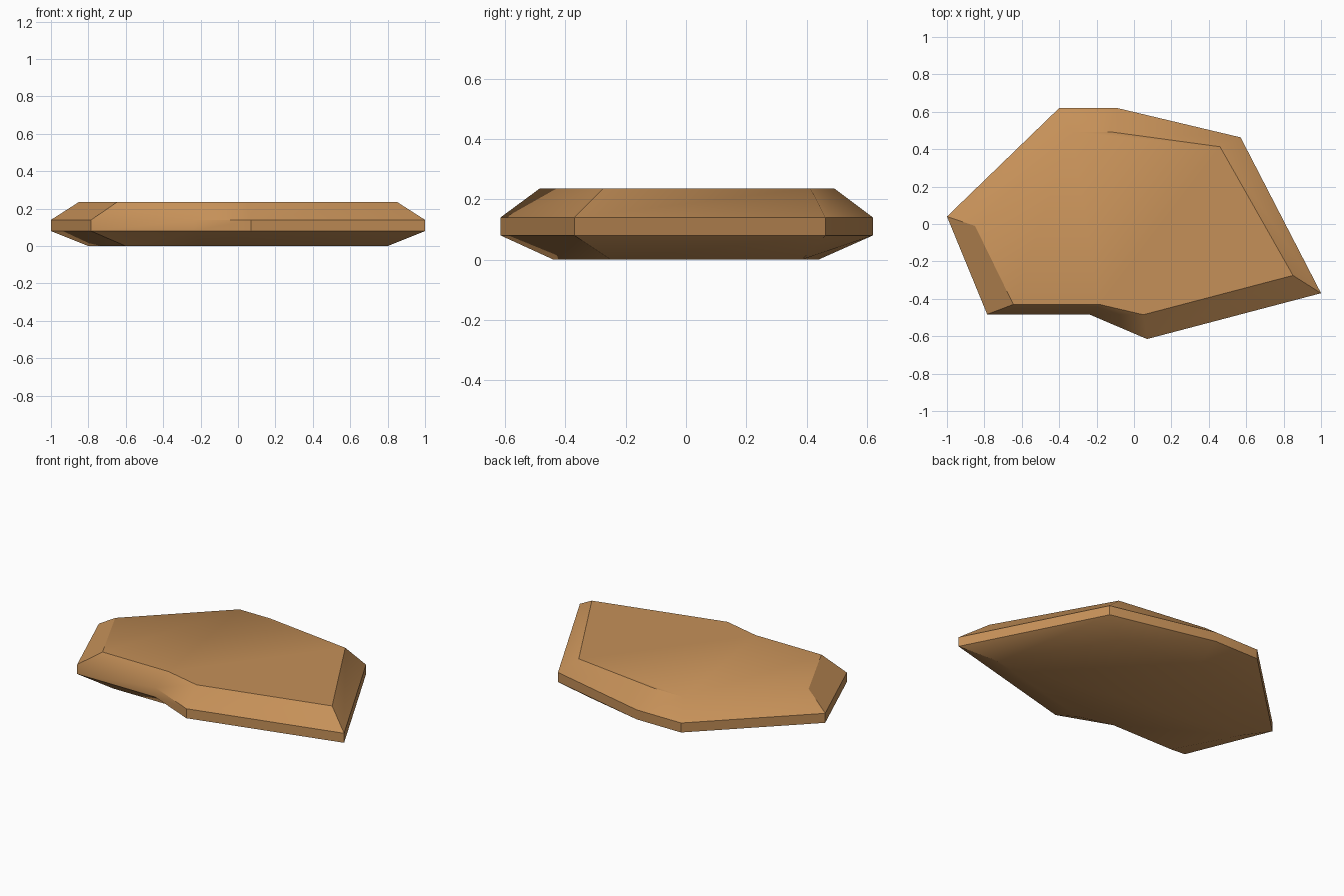
import bpy
import bmesh
from math import radians

cube = bpy.data.objects.get("Cube")
if cube:
    bpy.data.objects.remove(cube, do_unlink=True)

# Sandy brown stone
stone = bpy.data.materials.new("sandy_brown")
stone.use_nodes = True
colour = (0.56, 0.28, 0.098, 1)
stone.diffuse_color = colour
bsdf = stone.node_tree.nodes["Principled BSDF"]
bsdf.inputs["Base Color"].default_value = colour
bsdf.inputs["Roughness"].default_value = 0.9

# Irregular outlines, counter-clockwise from the right-hand tip
rim = [(-1, .04), (-.785, -.483), (-.24, -.483), (.07, -.615),
       (1, -.37), (.57, .463), (-.09, .62), (-.4, .62)]
crown = [(-.85, -.01), (-.645, -.43), (-.185, -.43), (.05, -.485),
         (.85, -.275), (.46, .413), (-.12, .492), (-.335, .492)]
base = [(-.8, -.01), (-.6, -.385), (-.17, -.385), (.05, -.44),
        (.8, -.25), (.43, .385), (-.11, .44), (-.31, .44)]
layers = [(base, 0), (rim, .08), (rim, .14), (crown, .236)]

# Slab: stacked outlines joined by bands and capped
bm = bmesh.new()
rings = [[bm.verts.new((x, y, z)) for x, y in outline] for outline, z in layers]
for low, high in zip(rings, rings[1:]):
    for i in range(len(low)):
        j = (i + 1) % len(low)
        bm.faces.new((low[i], low[j], high[j], high[i]))
bm.faces.new(rings[-1])
bm.faces.new(rings[0][::-1])
bmesh.ops.recalc_face_normals(bm, faces=bm.faces)

mesh = bpy.data.meshes.new("flat_rock")
bm.to_mesh(mesh)
bm.free()
mesh.materials.append(stone)
rock = bpy.data.objects.new("flat_rock", mesh)
bpy.context.collection.objects.link(rock)

# Soften shallow edges only
bpy.ops.object.select_all(action='DESELECT')
rock.select_set(True)
bpy.context.view_layer.objects.active = rock
bpy.ops.object.shade_smooth_by_angle(angle=radians(35))
